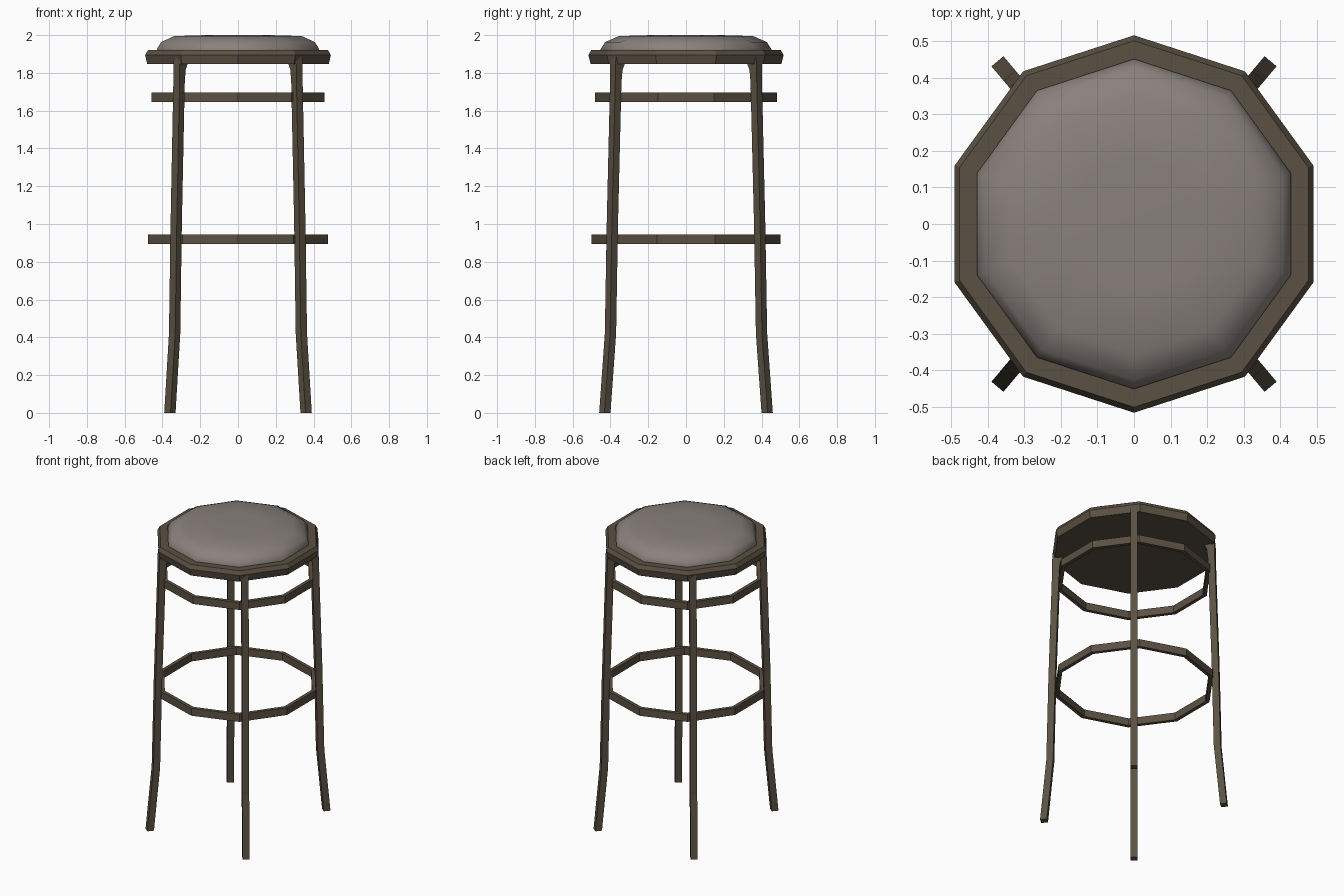
import bpy, bmesh, math

if "Cube" in bpy.data.objects:
    bpy.data.objects.remove(bpy.data.objects["Cube"])

SIDES = 10


def material(name, rgb):
    m = bpy.data.materials.new(name)
    m.diffuse_color = (*rgb, 1)
    m.use_nodes = True
    m.node_tree.nodes["Principled BSDF"].inputs["Base Color"].default_value = m.diffuse_color
    return m


WOOD = material("dark_wood", (0.105, 0.083, 0.056))
FABRIC = material("grey_fabric", (0.25, 0.22, 0.205))


def finish(bm, name, mat):
    bmesh.ops.recalc_face_normals(bm, faces=bm.faces)
    me = bpy.data.meshes.new(name)
    bm.to_mesh(me)
    bm.free()
    me.materials.append(mat)
    ob = bpy.data.objects.new(name, me)
    bpy.context.collection.objects.link(ob)
    return ob


def lathe(name, profile, mat, closed=False):
    """Ten-sided turned part from (radius, z) points; open profiles are capped."""
    bm = bmesh.new()
    rings = []
    for r, z in profile:
        rings.append([bm.verts.new((r * math.sin(math.tau * i / SIDES),
                                    r * math.cos(math.tau * i / SIDES), z))
                      for i in range(SIDES)])
    pairs = list(zip(rings, rings[1:]))
    if closed:
        pairs.append((rings[-1], rings[0]))
    else:
        bm.faces.new(rings[0])
        bm.faces.new(rings[-1])
    for a, b in pairs:
        for i in range(SIDES):
            j = (i + 1) % SIDES
            bm.faces.new((a[i], a[j], b[j], b[i]))
    return finish(bm, name, mat)


def leg(name, angle):
    """Square bar following a splayed profile, bent inward under the seat."""
    outer = [(0.582, 0), (0.543, 0.42), (0.53, 1.0), (0.507, 1.75),
             (0.506, 1.84), (0.502, 1.885)]
    inner = [(0.540, 0), (0.501, 0.42), (0.488, 1.0), (0.464, 1.75),
             (0.457, 1.815), (0.435, 1.86)]
    c, s, h = math.cos(angle), math.sin(angle), 0.0215
    bm = bmesh.new()
    loops = []
    for (ro, zo), (ri, zi) in zip(outer, inner):
        loops.append([bm.verts.new((r * c - t * s, r * s + t * c, z))
                      for r, z, t in ((ro, zo, -h), (ro, zo, h), (ri, zi, h), (ri, zi, -h))])
    for a, b in zip(loops, loops[1:]):
        for i in range(4):
            j = (i + 1) % 4
            bm.faces.new((a[i], a[j], b[j], b[i]))
    bm.faces.new(loops[0])
    bm.faces.new(loops[-1])
    return finish(bm, name, WOOD)


def hoop(name, r, z0, z1, t=0.025):
    return lathe(name, [(r, z0), (r, z1), (r - t, z1), (r - t, z0)], WOOD, closed=True)


# Seat rim with closed underside
lathe("seat_frame", [(0.505, 1.847), (0.517, 1.894), (0.502, 1.92), (0.44, 1.92)], WOOD)

# Padded cushion
cushion = lathe("seat_cushion", [(0.452, 1.91), (0.452, 1.926), (0.428, 1.963),
                                 (0.355, 1.995), (0.18, 2.0)], FABRIC)
for p in cushion.data.polygons:
    p.use_smooth = True

# Brace hoops
hoop("upper_hoop", 0.482, 1.645, 1.695)
hoop("foot_rest_hoop", 0.50, 0.895, 0.945)

# Four splayed legs
for name, deg in (("back_right_leg", 50), ("back_left_leg", 130),
                  ("front_left_leg", 230), ("front_right_leg", 310)):
    leg(name, math.radians(deg))
